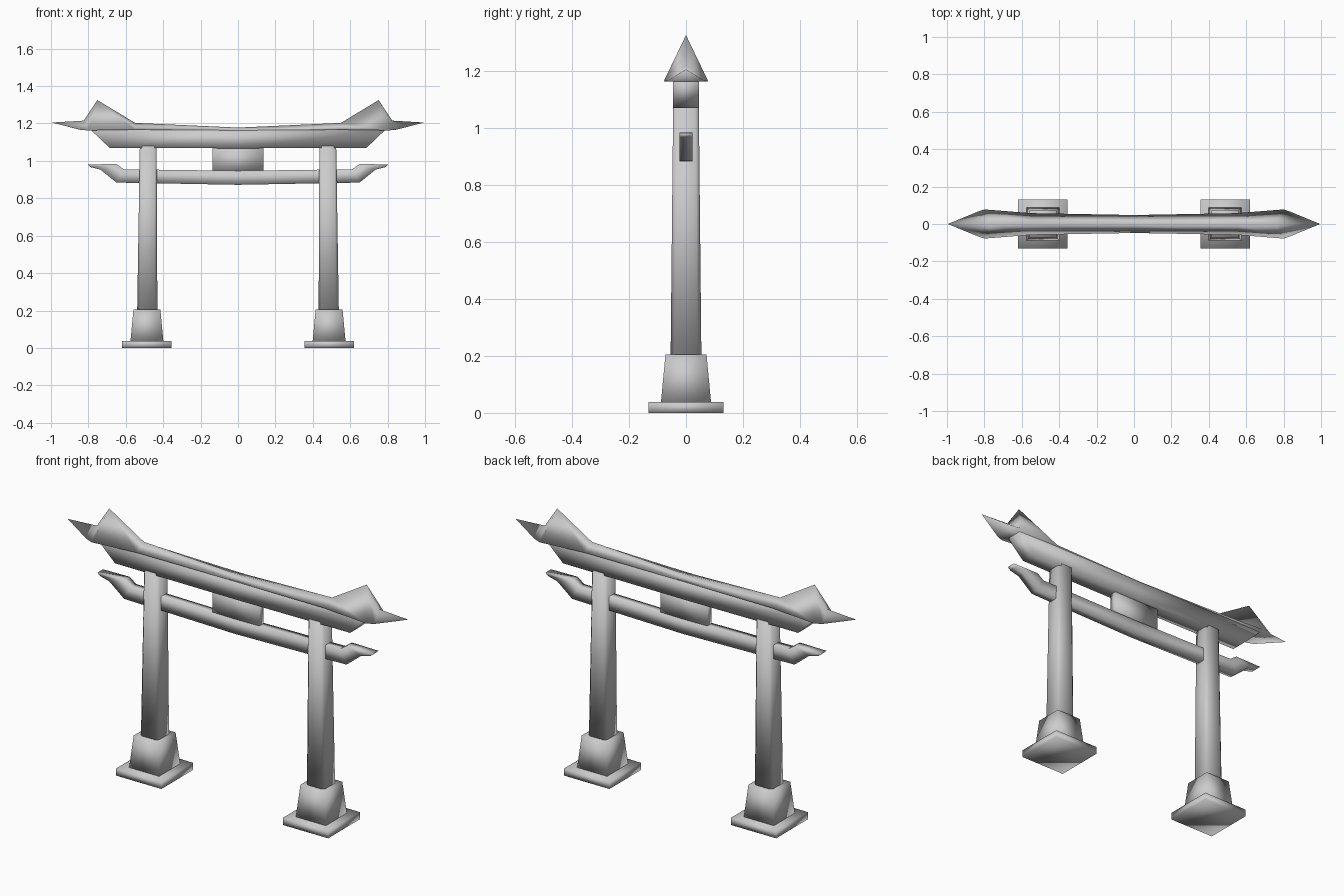
import bpy
import bmesh

if "Cube" in bpy.data.objects:
    bpy.data.objects.remove(bpy.data.objects["Cube"])

stone = bpy.data.materials.new("pale_grey")
stone.use_nodes = True
grey = (0.6, 0.6, 0.6, 1)
stone.diffuse_color = grey
stone.node_tree.nodes["Principled BSDF"].inputs["Base Color"].default_value = grey


def loft(name, rings):
    """Skin a row of equal-sized rings, cap both ends, shade smooth."""
    bm = bmesh.new()
    loops = [[bm.verts.new(p) for p in ring] for ring in rings]
    n = len(loops[0])
    for a, b in zip(loops, loops[1:]):
        for i in range(n):
            j = (i + 1) % n
            bm.faces.new((a[i], a[j], b[j], b[i]))
    bm.faces.new(loops[0])
    bm.faces.new(loops[-1])
    bmesh.ops.remove_doubles(bm, verts=bm.verts, dist=0.0005)
    bmesh.ops.recalc_face_normals(bm, faces=bm.faces)
    for f in bm.faces:
        f.smooth = True
    mesh = bpy.data.meshes.new(name)
    bm.to_mesh(mesh)
    bm.free()
    mesh.materials.append(stone)
    obj = bpy.data.objects.new(name, mesh)
    bpy.context.collection.objects.link(obj)
    return obj


def mirrored(half):
    """Extend rings that start at x = 0 to the other side."""
    other = [[(-x, y, z) for x, y, z in ring] for ring in half[:0:-1]]
    return other + half


def square(cx, r, z, rx=None):
    rx = rx or r
    return [(cx - rx, -r, z), (cx + rx, -r, z), (cx + rx, r, z), (cx - rx, r, z)]


def chamfered(cx, r, z, c):
    k = r - c
    pts = [(-k, -r), (k, -r), (r, -k), (r, k), (k, r), (-k, r), (-r, k), (-r, -k)]
    return [(cx + x, y, z) for x, y in pts]


def beam(name, sections, d):
    """Beam along x; each section is top x, top z, bottom x, bottom z."""
    half = [[(xt, -d, zt), (xt, d, zt), (xb, d, zb), (xb, -d, zb)]
            for xt, zt, xb, zb in sections]
    return loft(name, mirrored(half))


# Posts with their footings
for side, s in (("left", 1), ("right", -1)):
    loft(side + "_base_slab", [square(s * 0.487, 0.132, 0), square(s * 0.487, 0.132, 0.038)])
    loft(side + "_plinth", [square(s * 0.487, 0.088, 0.036), square(s * 0.487, 0.072, 0.205)])
    loft(side + "_post", [chamfered(s * 0.485, 0.054, 0.2, 0.014),
                          chamfered(s * 0.48, 0.045, 1.08, 0.012)])

# Lower tie beam with upturned ends
beam("tie_beam", [
    (0, 0.947, 0, 0.872),
    (0.61, 0.955, 0.65, 0.884),
    (0.65, 0.983, 0.735, 0.953),
    (0.805, 0.981, 0.79, 0.967),
], 0.023)

# Centre panel
loft("centre_panel", [square(0, 0.018, 0.94, 0.137), square(0, 0.018, 1.075, 0.137)])

# Upper beam with slanted ends
beam("upper_beam", [(0, 1.165, 0, 1.067), (0.79, 1.168, 0.687, 1.07)], 0.045)

# Roof: eave x, half width, eave z, ridge x, ridge z
roof = [
    (0, 0.048, 1.163, 0, 1.178),
    (0.55, 0.058, 1.167, 0.55, 1.203),
    (0.8, 0.078, 1.163, 0.752, 1.325),
    (0.84, 0.064, 1.165, 0.825, 1.215),
    (0.995, 0, 1.205, 0.995, 1.205),
]
loft("roof_cap", mirrored([[(x, -w, z), (x, w, z), (rx, 0, rz)]
                           for x, w, z, rx, rz in roof]))
